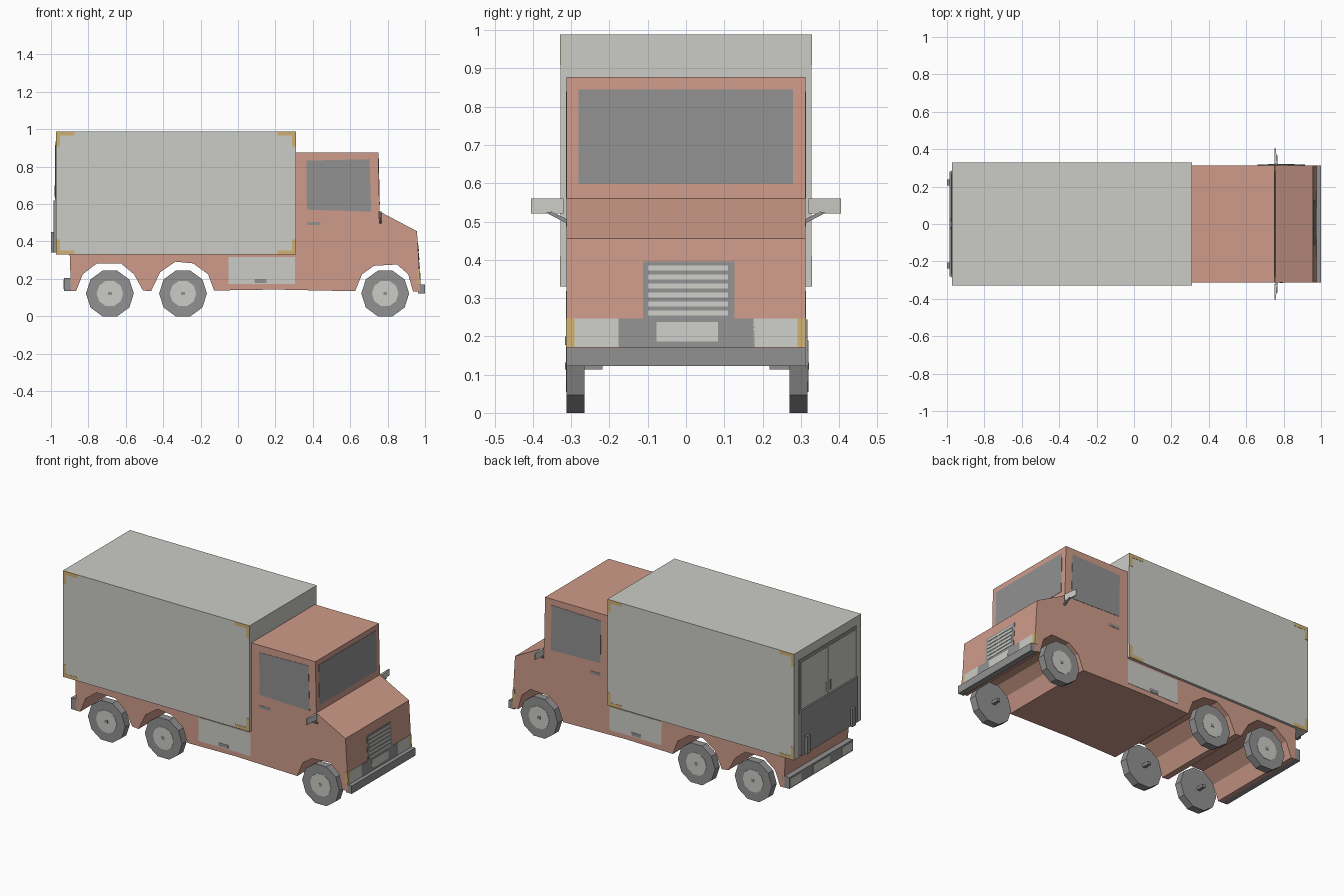
import bpy, bmesh, math

cube = bpy.data.objects.get("Cube")
if cube:
    bpy.data.objects.remove(cube, do_unlink=True)


def material(name, r, g, b):
    m = bpy.data.materials.new(name)
    m.use_nodes = True
    m.diffuse_color = (r, g, b, 1)
    bsdf = next(n for n in m.node_tree.nodes if n.type == 'BSDF_PRINCIPLED')
    bsdf.inputs["Base Color"].default_value = (r, g, b, 1)
    return m


RED = material("faded red", 0.62, 0.33, 0.255)
LIGHT = material("light grey", 0.60, 0.60, 0.565)
GREY = material("mid grey", 0.285, 0.285, 0.285)
AMBER = material("amber", 0.62, 0.435, 0.165)


def loft(name, ring_a, ring_b, mat):
    """Closed solid between two matching outlines."""
    bm = bmesh.new()
    a = [bm.verts.new(p) for p in ring_a]
    b = [bm.verts.new(p) for p in ring_b]
    bm.faces.new(a)
    bm.faces.new(b)
    n = len(a)
    for i in range(n):
        j = (i + 1) % n
        bm.faces.new((a[i], a[j], b[j], b[i]))
    bmesh.ops.recalc_face_normals(bm, faces=bm.faces)
    mesh = bpy.data.meshes.new(name)
    bm.to_mesh(mesh)
    bm.free()
    mesh.materials.append(mat)
    ob = bpy.data.objects.new(name, mesh)
    bpy.context.collection.objects.link(ob)
    return ob


def prism(name, outline, y0, y1, mat):
    """Side outline in x and z, extruded across y."""
    return loft(name, [(x, y0, z) for x, z in outline],
                [(x, y1, z) for x, z in outline], mat)


def rect(x0, x1, z0, z1):
    return [(x0, z0), (x1, z0), (x1, z1), (x0, z1)]


def box(name, x0, x1, y0, y1, z0, z1, mat):
    return prism(name, rect(x0, x1, z0, z1), y0, y1, mat)


def ngon(cx, cz, r, n):
    return [(cx + r * math.cos(math.tau * i / n), cz + r * math.sin(math.tau * i / n))
            for i in range(n)]


def slab(name, line, y0, y1, z0, z1, lift, mat):
    """Thin plate lying on a sloped front face given by two (x, z) points."""
    (xa, za), (xb, zb) = line

    def fx(z):
        return xa + (xb - xa) * (z - za) / (zb - za)
    outline = [(fx(z0) - 0.003, z0), (fx(z0) + lift, z0),
               (fx(z1) + lift, z1), (fx(z1) - 0.003, z1)]
    return prism(name, outline, y0, y1, mat)


# Body: one side profile with open wheel arches, full width
W = 0.312
NOSE = [(0.957, 0.455), (0.974, 0.17)]
SCREEN = [(0.757, 0.56), (0.75, 0.877)]
profile = [(-0.9, 0.336), (0.309, 0.336), (0.309, 0.877), SCREEN[1], SCREEN[0],
           NOSE[0], NOSE[1], (0.974, 0.132),
           (0.936, 0.132), (0.91, 0.225), (0.85, 0.277), (0.727, 0.27),
           (0.663, 0.225), (0.626, 0.134), (0.2, 0.143),
           (-0.128, 0.138), (-0.16, 0.225), (-0.24, 0.283), (-0.335, 0.292),
           (-0.417, 0.235), (-0.465, 0.134),
           (-0.508, 0.138), (-0.556, 0.225), (-0.626, 0.283), (-0.754, 0.283),
           (-0.83, 0.225), (-0.866, 0.134), (-0.893, 0.134)]
prism("cab_and_chassis", profile, -W, W, RED)

# Cargo box
BX0, BX1, BZ0, BZ1, BY = -0.973, 0.31, 0.33, 0.989, 0.328
box("cargo_box", BX0, BX1, -BY, BY, BZ0, BZ1, LIGHT)

# Details repeated on both sides
window = [(0.368, 0.57), (0.712, 0.56), (0.703, 0.84), (0.365, 0.832)]
for s, side in ((-1, "right"), (1, "left")):
    def plate(name, outline, base, lift, mat):
        prism(f"{name}_{side}", outline, s * (base - 0.003), s * (base + lift), mat)

    plate("side_window", window, W, 0.002, GREY)
    plate("door_handle", rect(0.368, 0.442, 0.487, 0.505), W, 0.002, GREY)
    plate("locker_panel", rect(-0.05, 0.305, 0.172, 0.318), W, 0.002, LIGHT)
    plate("locker_handle", rect(0.088, 0.153, 0.178, 0.199), W, 0.004, GREY)
    plate("side_marker", [(0.955, 0.175), (0.974, 0.175), (0.970, 0.247), (0.958, 0.247)],
          W, 0.002, AMBER)
    # L-shaped corner brackets
    for cx, dx, xn in ((BX0, 1, "rear"), (BX1, -1, "front")):
        for cz, dz, zn in ((BZ0, 1, "lower"), (BZ1, -1, "upper")):
            shape = [(0, 0), (0.1, 0), (0.1, 0.022), (0.022, 0.022), (0.022, 0.08), (0, 0.08)]
            plate(f"corner_bracket_{xn}_{zn}",
                  [(cx + dx * u, cz + dz * v) for u, v in shape], BY, 0.0015, AMBER)

    # Headlights
    for nm, a, b, mat in (("headlight", 0.177, 0.291, LIGHT),
                          ("turn_light", 0.291, 0.313, AMBER)):
        slab(f"{nm}_{side}", NOSE, s * a, s * b, 0.172, 0.246, 0.002, mat)

    # Wing mirrors: shallow pyramid with a thin slanted arm
    face = [(0.32, 0.521), (0.405, 0.521), (0.405, 0.56), (0.32, 0.56)]
    loft(f"mirror_{side}", [(0.752, s * y, z) for y, z in face],
         [(0.768 if i in (0, 3) else 0.757, s * y, z) for i, (y, z) in enumerate(face)], LIGHT)
    arm = [(0.31, 0.494), (0.365, 0.523), (0.35, 0.526), (0.31, 0.505)]
    loft(f"mirror_arm_{side}", [(0.756, s * y, z) for y, z in arm],
         [(0.768, s * y, z) for y, z in arm], GREY)

    # Wheels with hubs and axle stubs
    shift = 0.006 if s > 0 else 0
    for cx, nm in ((-0.685, "rear"), (-0.294, "middle"), (0.787, "front")):
        y0, y1 = s * (0.265 + shift), s * (W + shift)
        prism(f"{nm}_tyre_{side}", ngon(cx, 0.122, 0.128, 10), y0, y1, GREY)
        prism(f"{nm}_hub_{side}", ngon(cx, 0.122, 0.071, 10), y1 - s * 0.01, y1 + s * 0.002, LIGHT)
        prism(f"{nm}_axle_{side}", rect(cx - 0.01, cx + 0.01, 0.113, 0.131),
              s * 0.218, y1 + s * 0.004, GREY)

# Windscreen and nose
slab("windscreen", SCREEN, -0.281, 0.28, 0.598, 0.845, 0.002, GREY)
slab("grille", NOSE, -0.112, 0.127, 0.246, 0.395, 0.002, GREY)
slab("lower_grille", NOSE, -0.177, 0.18, 0.17, 0.246, 0.002, GREY)
slab("number_plate", NOSE, -0.077, 0.083, 0.187, 0.237, 0.004, LIGHT)
for i in range(6):
    z = 0.255 + 0.0235 * i
    slab(f"grille_bar_{i}", NOSE, -0.099, 0.11, z, z + 0.012, 0.004, LIGHT)

# Bumpers
box("front_bumper", 0.962, 1.0, -W, W, 0.123, 0.171, GREY)
box("rear_bumper", -0.93, -0.878, -W, W, 0.135, 0.205, GREY)
for nm, y0, y1 in (("rear_light_right", -0.3, -0.2), ("rear_plate", -0.08, 0.08),
                   ("rear_light_left", 0.2, 0.3)):
    box(nm, -0.933, -0.927, y0, y1, 0.145, 0.196, LIGHT)

# Rear doors, tail lift and its arms
box("door_frame", BX0 - 0.003, BX0 + 0.003, -0.285, 0.285, 0.6, 0.935, GREY)
for s, side in ((-1, "right"), (1, "left")):
    box(f"rear_door_{side}", BX0 - 0.005, BX0, s * 0.008, s * 0.268, 0.625, 0.915, LIGHT)
    box(f"rear_door_handle_{side}", BX0 - 0.008, BX0, s * 0.015, s * 0.03, 0.64, 0.7, GREY)
    box(f"lift_arm_{side}", -1.0, -0.975, s * 0.205, s * 0.238, 0.34, 0.45, GREY)
box("tail_lift", -0.986, BX0, -0.28, 0.28, 0.34, 0.62, GREY)
